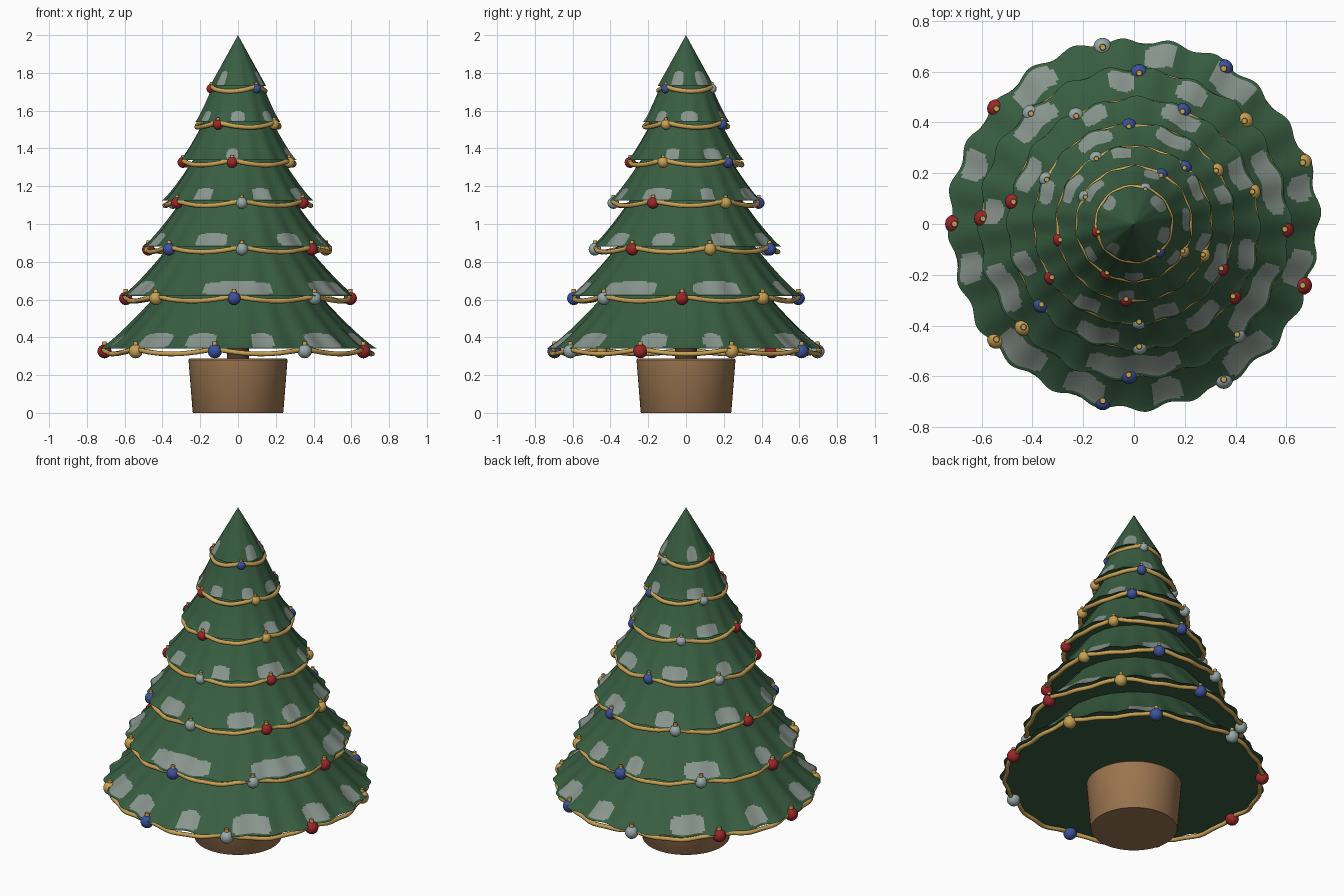
import bpy, bmesh, math
from mathutils import Matrix, Vector

cube = bpy.data.objects.get("Cube")
if cube:
    bpy.data.objects.remove(cube, do_unlink=True)


def material(name, rgb):
    m = bpy.data.materials.new(name)
    m.use_nodes = True
    m.diffuse_color = (*rgb, 1)
    m.node_tree.nodes["Principled BSDF"].inputs["Base Color"].default_value = (*rgb, 1)
    return m


GREEN = material("needle green", (0.04, 0.11, 0.053))
SNOW = material("frost grey", (0.25, 0.30, 0.27))
POT = material("pot tan", (0.33, 0.18, 0.08))
BARK = material("bark brown", (0.08, 0.045, 0.025))
GOLD = material("gold", (0.58, 0.36, 0.09))
RED = material("bauble red", (0.33, 0.02, 0.022))
BLUE = material("bauble blue", (0.045, 0.085, 0.33))
SILVER = material("bauble silver", (0.31, 0.39, 0.39))
CYCLE = [RED, GOLD, BLUE, SILVER]


def finish(bm, name, mats, angle=40):
    bmesh.ops.recalc_face_normals(bm, faces=bm.faces)
    mesh = bpy.data.meshes.new(name)
    bm.to_mesh(mesh)
    bm.free()
    for m in mats:
        mesh.materials.append(m)
    ob = bpy.data.objects.new(name, mesh)
    bpy.context.collection.objects.link(ob)
    bpy.ops.object.select_all(action='DESELECT')
    ob.select_set(True)
    bpy.context.view_layer.objects.active = ob
    bpy.ops.object.shade_smooth_by_angle(angle=math.radians(angle))
    return ob


def lathe(bm, profile, steps, shape=lambda r, a, k: r):
    """Revolve (radius, height) points; shape() may vary the radius by angle."""
    rings = []
    for k, (r, z) in enumerate(profile):
        ring = []
        for s in range(steps):
            a = math.tau * s / steps
            q = shape(r, a, k)
            ring.append(bm.verts.new((q * math.cos(a), q * math.sin(a), z)))
        rings.append(ring)
    for lo, hi in zip(rings, rings[1:]):
        for s in range(steps):
            n = (s + 1) % steps
            bm.faces.new((lo[s], lo[n], hi[n], hi[s]))
    bm.faces.new(rings[0])
    bm.faces.new(rings[-1])


# Each tier: rim height, rim radius, bauble count, first angle, first colour,
# and the frost patches as (centre angle, half width) in degrees
TIERS = [
    (0.34, 0.725, 9, 180, 0, [(12, 4), (55, 8), (81, 5), (126, 8), (160, 5), (195, 5),
                              (229, 9), (253, 7), (281, 5), (311, 9), (345, 6)]),
    (0.62, 0.61, 8, 178, 0, [(17, 13), (66, 6), (95, 5), (134, 10), (175, 5),
                             (206, 10), (270, 19), (328, 16)]),
    (0.88, 0.495, 7, 221, 2, [(25, 8), (66, 10), (110, 6), (155, 9), (200, 6),
                              (252, 11), (307, 9), (345, 7)]),
    (1.125, 0.395, 6, 273, 3, [(18, 6), (65, 11), (115, 11), (160, 7), (240, 8),
                               (290, 8), (335, 13)]),
    (1.34, 0.305, 5, 264, 0, [(30, 10), (100, 8), (150, 13), (264, 6), (345, 8)]),
    (1.54, 0.225, 4, 241, 0, [(5, 12), (70, 9), (140, 14), (215, 9), (270, 10), (320, 9)]),
    (1.73, 0.148, 3, 312, 2, [(40, 16), (140, 12), (230, 10), (340, 14)]),
]


def frosted(u, angle, patches):
    for centre, half in patches:
        d = (angle - centre + 180) % 360 - 180
        if (d / half) ** 4 + ((u - 0.15) / 0.14) ** 4 < 1:
            return True
    return False


def ripple(a, i):
    return 0.016 * math.sin((24 - 2 * i) * a + i) + 0.007 * math.sin(7 * a + 2 * i)


def make_tier(i):
    z0, R, _, _, _, patches = TIERS[i]
    last = i == len(TIERS) - 1
    h = (2.0 if last else TIERS[i + 1][0]) - z0
    us = [0.025 * k for k in range(15)] + [0.45, 0.6, 0.75, 0.9, 0.999 if last else 1.15]
    profile = [(R * 0.7, z0 + 0.004)]
    for u in us:
        r = R * (1 - u) if last else R * (1 - 0.4 * u ** 0.85)
        profile.append((r, z0 + u * h))

    def shape(r, a, k):
        u = us[max(k - 1, 0)]
        return r * (1 + ripple(a, i) * max(0, 1 - u * 0.75))

    bm = bmesh.new()
    lathe(bm, profile, 288, shape)
    for f in bm.faces:
        c = f.calc_center_median()
        u = (c.z - z0) / h
        if len(f.verts) == 4 and u > 0.02:
            f.material_index = int(frosted(u, math.degrees(math.atan2(c.y, c.x)), patches))
    finish(bm, f"branch_tier_{i + 1}", [GREEN, SNOW])


def make_garland(i):
    z0, R, count, start, _, _ = TIERS[i]
    curve = bpy.data.curves.new(f"garland_{i + 1}", 'CURVE')
    curve.dimensions = '3D'
    curve.bevel_depth = 0.0125
    curve.bevel_resolution = 2
    curve.use_fill_caps = True
    steps = count * 14
    line = curve.splines.new('POLY')
    line.points.add(steps - 1)
    line.use_cyclic_u = True
    for s, p in enumerate(line.points):
        a = math.tau * s / steps + math.radians(start)
        sag = abs(math.sin(count * math.tau * s / steps / 2))
        r = R * 0.975 * (1 + ripple(a, i) * 0.5)
        p.co = (r * math.cos(a), r * math.sin(a), z0 - 0.002 - 0.026 * sag, 1)
    line.use_smooth = True
    ob = bpy.data.objects.new(curve.name, curve)
    curve.materials.append(GOLD)
    bpy.context.collection.objects.link(ob)


def make_baubles(i):
    z0, R, count, start, first, _ = TIERS[i]
    size = 0.037 - 0.002 * i
    for k in range(count):
        a = math.radians(start + 360 * k / count)
        r = R * 0.975
        pos = Vector((r * math.cos(a), r * math.sin(a), z0 - 0.014))
        bm = bmesh.new()
        bmesh.ops.create_uvsphere(bm, u_segments=20, v_segments=12, radius=size,
                                  matrix=Matrix.Translation(pos))
        ball = set(bm.faces)
        # Gold hanger cap
        top = pos + Vector((0, 0, size * 1.15))
        bmesh.ops.create_cone(bm, cap_ends=True, segments=12, radius1=size * 0.36,
                              radius2=size * 0.3, depth=size * 0.5,
                              matrix=Matrix.Translation(top))
        for f in bm.faces:
            f.material_index = 0 if f in ball else 1
        finish(bm, f"bauble_{i + 1}_{k + 1}", [CYCLE[(first + k) % 4], GOLD])


for i in range(len(TIERS)):
    make_tier(i)
    make_garland(i)
    make_baubles(i)

# Trunk and tapered pot
bm = bmesh.new()
lathe(bm, [(0.06, 0.2), (0.055, 0.5)], 24)
finish(bm, "trunk", [BARK])
bm = bmesh.new()
lathe(bm, [(0.237, 0), (0.24, 0.004), (0.262, 0.28), (0.256, 0.287)], 64)
finish(bm, "pot", [POT])
